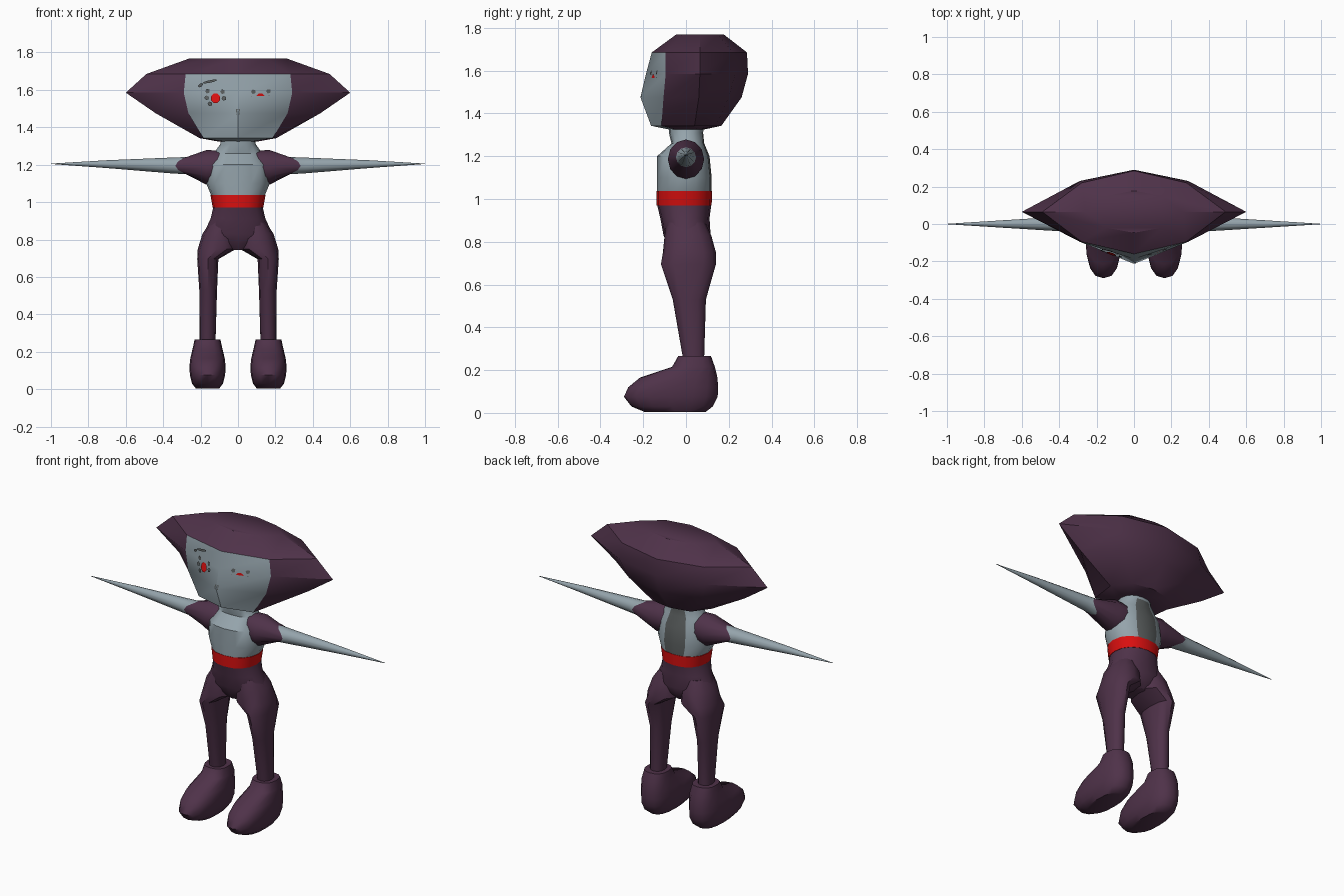
import bpy, bmesh, math
from mathutils import Vector
from mathutils.bvhtree import BVHTree

if "Cube" in bpy.data.objects:
    bpy.data.objects.remove(bpy.data.objects["Cube"])


def material(name, rgb):
    m = bpy.data.materials.new(name)
    m.diffuse_color = (*rgb, 1)
    m.use_nodes = True
    m.node_tree.nodes["Principled BSDF"].inputs["Base Color"].default_value = m.diffuse_color
    return m


PURPLE = material("dark purple", (0.078, 0.032, 0.067))
SKIN = material("pale blue grey", (0.30, 0.37, 0.41))
RED = material("red", (0.70, 0.005, 0.005))
GREY = material("dark grey", (0.10, 0.11, 0.11))


def loft(name, rings, mats, rule=None, angle=40):
    """Skin a list of rings, cap both ends, colour faces by a rule on their centre."""
    bm = bmesh.new()
    loops = [[bm.verts.new(p) for p in ring] for ring in rings]
    n = len(loops[0])
    for a, b in zip(loops, loops[1:]):
        for i in range(n):
            j = (i + 1) % n
            bm.faces.new((a[i], a[j], b[j], b[i]))
    bm.faces.new(loops[0])
    bm.faces.new(loops[-1])
    bmesh.ops.recalc_face_normals(bm, faces=bm.faces)
    if rule:
        for f in bm.faces:
            f.material_index = rule(f.calc_center_median())
    me = bpy.data.meshes.new(name)
    bm.to_mesh(me)
    bm.free()
    for m in mats:
        me.materials.append(m)
    me.shade_smooth()
    me.set_sharp_from_angle(angle=math.radians(angle))
    ob = bpy.data.objects.new(name, me)
    bpy.context.collection.objects.link(ob)
    return ob


def oval(z, x0, x1, y0, y1, n=16, p=0.9):
    """Horizontal rounded ring between the given limits."""
    pts = []
    for i in range(n):
        c, s = math.cos(2 * math.pi * i / n), math.sin(2 * math.pi * i / n)
        c, s = math.copysign(abs(c) ** p, c), math.copysign(abs(s) ** p, s)
        pts.append(((x0 + x1) / 2 + c * (x1 - x0) / 2, (y0 + y1) / 2 + s * (y1 - y0) / 2, z))
    return pts


# Head: lens-shaped rings; the front middle columns are the face, the rest is hair
def head_ring(z, w, yw, xf, yf, yf0, xb, yb, yb0):
    return [(0, yf0, z), (xf, yf, z), (w, yw, z), (xb, yb, z),
            (0, yb0, z), (-xb, yb, z), (-w, yw, z), (-xf, yf, z)]


head = loft("head_and_hair", [
    head_ring(1.325, 0.11, 0.03, 0.08, -0.05, -0.08, 0.06, 0.07, 0.085),
    head_ring(1.342, 0.205, 0.04, 0.185, -0.115, -0.163, 0.13, 0.14, 0.165),
    head_ring(1.475, 0.44, 0.06, 0.265, -0.105, -0.213, 0.25, 0.20, 0.26),
    head_ring(1.585, 0.60, 0.065, 0.29, -0.095, -0.187, 0.29, 0.23, 0.29),
    head_ring(1.685, 0.49, 0.065, 0.28, -0.095, -0.16, 0.28, 0.22, 0.285),
    head_ring(1.768, 0.26, 0.065, 0.15, -0.02, -0.047, 0.15, 0.15, 0.178),
], [PURPLE, SKIN], lambda c: int(abs(c.x) < 0.2 and c.y < -0.03 and c.z < 1.68), 35)

# Painted face details: thin plates laid on the face
dep = BVHTree.FromPolygons([v.co for v in head.data.vertices],
                           [p.vertices[:] for p in head.data.polygons])


def decal(name, x, z, rx, rz, mat, sides=8, tilt=0.0):
    ob_bm = bmesh.new()
    verts = []
    for i in range(sides):
        a = 2 * math.pi * (i + 0.5) / sides
        u, v = rx * math.cos(a), rz * math.sin(a)
        px = x + u * math.cos(tilt) - v * math.sin(tilt)
        pz = z + u * math.sin(tilt) + v * math.cos(tilt)
        hit = dep.ray_cast(Vector((px, -1, pz)), Vector((0, 1, 0)))[0]
        verts.append(ob_bm.verts.new((px, hit.y - 0.004, pz)))
    ob_bm.faces.new(verts)
    me = bpy.data.meshes.new(name)
    ob_bm.to_mesh(me)
    ob_bm.free()
    me.materials.append(mat)
    bpy.context.collection.objects.link(bpy.data.objects.new(name, me))


decal("nose", 0, 1.483, 0.017, 0.021, GREY, 4)
for s, side in ((-1, "left"), (1, "right")):
    decal(f"{side}_eye", s * 0.12, 1.555, 0.025, 0.028, RED)
    for k, (x, z) in enumerate([(0.163, 1.593), (0.167, 1.558), (0.15, 1.525), (0.082, 1.59), (0.075, 1.555)]):
        decal(f"{side}_lash_{k}", s * x, z, 0.013, 0.013, GREY, 5)
    decal(f"{side}_brow", s * 0.15, 1.645, 0.04, 0.007, GREY, 8, -s * 0.2)
    decal(f"{side}_brow_end", s * 0.20, 1.625, 0.016, 0.009, GREY, 6, -s * 0.6)

# Torso and neck, with a dark stripe down the back
loft("torso", [
    oval(1.035, -0.143, 0.143, -0.135, 0.12),
    oval(1.10, -0.17, 0.17, -0.135, 0.12),
    oval(1.20, -0.16, 0.16, -0.135, 0.11),
    oval(1.26, -0.13, 0.13, -0.068, 0.085),
    oval(1.31, -0.095, 0.095, -0.08, 0.08),
    oval(1.36, -0.09, 0.09, -0.08, 0.085),
], [SKIN, GREY], lambda c: int(c.y > 0.05 and abs(c.x) < 0.045 and c.z < 1.3))

# Belt
loft("belt", [oval(0.97, -0.135, 0.135, -0.137, 0.12),
              oval(1.037, -0.147, 0.147, -0.137, 0.122)], [RED])

# Hips
loft("hips", [
    oval(0.745, -0.05, 0.05, -0.06, 0.07),
    oval(0.78, -0.13, 0.13, -0.085, 0.10),
    oval(0.83, -0.185, 0.185, -0.105, 0.115),
    oval(0.91, -0.147, 0.147, -0.12, 0.11),
    oval(0.972, -0.132, 0.132, -0.135, 0.118),
], [PURPLE])

for s, side in ((-1, "left"), (1, "right")):
    # Leg
    loft(f"{side}_leg", [oval(z, s * a, s * b, f, k, 12) for z, a, b, f, k in [
        (0.26, 0.12, 0.205, -0.015, 0.085),
        (0.53, 0.112, 0.207, -0.062, 0.093),
        (0.695, 0.105, 0.218, -0.117, 0.14),
        (0.75, 0.01, 0.215, -0.108, 0.14),
        (0.83, 0.01, 0.19, -0.10, 0.118),
        (0.89, 0.03, 0.15, -0.09, 0.09)]], [PURPLE])

    # Boot
    loft(f"{side}_boot", [oval(z, s * 0.163 - w, s * 0.163 + w, f, k, 16, 0.8) for z, w, f, k in [
        (0.003, 0.062, -0.19, 0.09),
        (0.03, 0.083, -0.255, 0.125),
        (0.075, 0.094, -0.29, 0.148),
        (0.12, 0.097, -0.27, 0.15),
        (0.165, 0.092, -0.215, 0.147),
        (0.215, 0.08, -0.065, 0.135),
        (0.265, 0.069, -0.037, 0.117)]], [PURPLE], None, 50)

    # Arm: short sleeve with a zigzag hem, then a long spike
    rings = []
    for x, ry, rz, zc, zig in [
            (0.09, 0.08, 0.088, 1.188, 0), (0.17, 0.085, 0.092, 1.186, 0),
            (0.305, 0.047, 0.046, 1.195, 0.03), (0.36, 0.041, 0.042, 1.196, 0),
            (0.70, 0.02, 0.021, 1.203, 0), (1.0, 0.001, 0.001, 1.205, 0)]:
        rings.append([(s * (x + zig * math.cos(math.pi * i / 3)),
                       ry * math.cos(math.pi * i / 6),
                       zc + rz * math.sin(math.pi * i / 6)) for i in range(12)])
    loft(f"{side}_arm", rings, [PURPLE, SKIN], lambda c: int(abs(c.x) > 0.3))
